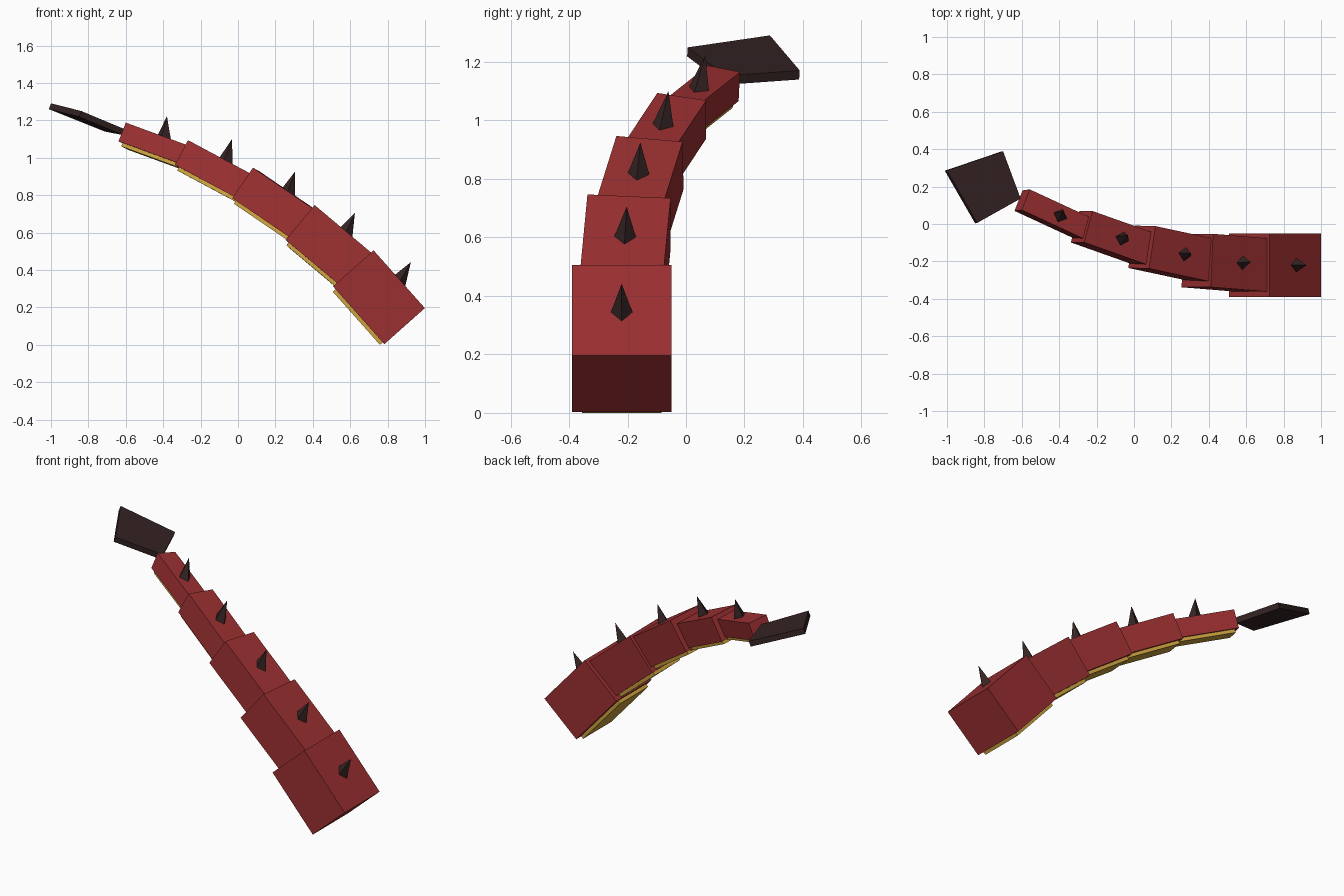
import bpy
import bmesh
from mathutils import Vector

if "Cube" in bpy.data.objects:
    bpy.data.objects.remove(bpy.data.objects["Cube"])


def material(name, rgb):
    m = bpy.data.materials.new(name)
    m.diffuse_color = (*rgb, 1.0)
    m.use_nodes = True
    m.node_tree.nodes["Principled BSDF"].inputs["Base Color"].default_value = m.diffuse_color
    return m


RED = material("scale_red", (0.33, 0.029, 0.031))
GOLD = material("belly_gold", (0.60, 0.36, 0.05))
DARK = material("horn_dark", (0.036, 0.017, 0.017))


def mesh_object(name, verts, faces, mat):
    bm = bmesh.new()
    vs = [bm.verts.new(v) for v in verts]
    for f in faces:
        bm.faces.new([vs[i] for i in f])
    bmesh.ops.recalc_face_normals(bm, faces=bm.faces)
    me = bpy.data.meshes.new(name)
    bm.to_mesh(me)
    bm.free()
    me.materials.append(mat)
    ob = bpy.data.objects.new(name, me)
    bpy.context.collection.objects.link(ob)
    return ob


def prism(name, ring, offset, mat):
    """Four-cornered plate: a ring of points extruded by an offset."""
    verts = [Vector(p) for p in ring]
    verts += [p + offset for p in verts]
    sides = [(i, (i + 1) % 4, (i + 1) % 4 + 4, i + 4) for i in range(4)]
    return mesh_object(name, verts, [(0, 1, 2, 3), (4, 5, 6, 7)] + sides, mat)


def box(name, centre, axes, size, mat):
    """Box along three axes (length, side, up)."""
    d, s, u = (a * k / 2 for a, k in zip(axes, size))
    ring = [centre - u + d * i + s * j
            for i, j in ((-1, -1), (1, -1), (1, 1), (-1, 1))]
    return prism(name, ring, u * 2, mat)


# Tail segments: upper end corner, direction, side direction, height, spike tip
LENGTH = 0.413
segments = [
    ((0.725, -0.39, 0.505), (-0.664, 0, 0.748), (0, 1, 0), 0.29, (0.924, -0.22, 0.442)),
    ((0.41, -0.337, 0.747), (-0.764, 0.062, 0.642), (0.04, 1, -0.04), 0.242, (0.625, -0.203, 0.705)),
    ((0.08, -0.238, 0.947), (-0.815, 0.174, 0.555), (0.152, 0.98, -0.085), 0.197, (0.304, -0.156, 0.925)),
    ((-0.267, -0.098, 1.094), (-0.843, 0.299, 0.45), (0.262, 0.955, -0.144), 0.15, (-0.032, -0.06, 1.10)),
    ((-0.60, 0.075, 1.188), (-0.86, 0.398, 0.315), (0.356, 0.916, -0.185), 0.107, (-0.38, 0.066, 1.222)),
]

for n, (corner, d, s, height, tip) in enumerate(segments):
    width = 0.34 - 0.055 * n
    d = Vector(d).normalized()
    s = Vector(s)
    s = (s - d * s.dot(d)).normalized()
    u = s.cross(d)
    top = Vector(corner) + s * width / 2 - d * LENGTH / 2

    box(f"tail_segment_{n + 1}", top - u * height / 2, (d, s, u),
        (LENGTH, width, height), RED)

    # Belly plate under the segment
    box(f"belly_plate_{n + 1}", top - u * height - d * 0.004, (d, s, u),
        (LENGTH * 0.92, width * 0.8, 0.04), GOLD)

    # Four-sided spike on the back
    base = top - d * 0.009 - u * 0.003
    r = 0.042
    ring = [base + d * r, base + s * r * 0.9, base - d * r, base - s * r * 0.9]
    mesh_object(f"back_spike_{n + 1}", ring + [Vector(tip)],
                [(0, 1, 2, 3)] + [(i, (i + 1) % 4, 4) for i in range(4)], DARK)

# Kite-shaped blade at the tail end
blade = [(-1.0, 0.287, 1.291), (-0.70, 0.389, 1.171),
         (-0.606, 0.136, 1.153), (-0.838, 0.006, 1.25)]
prism("tail_blade", blade, Vector((0.351, 0.065, 0.934)) * -0.033, DARK)
